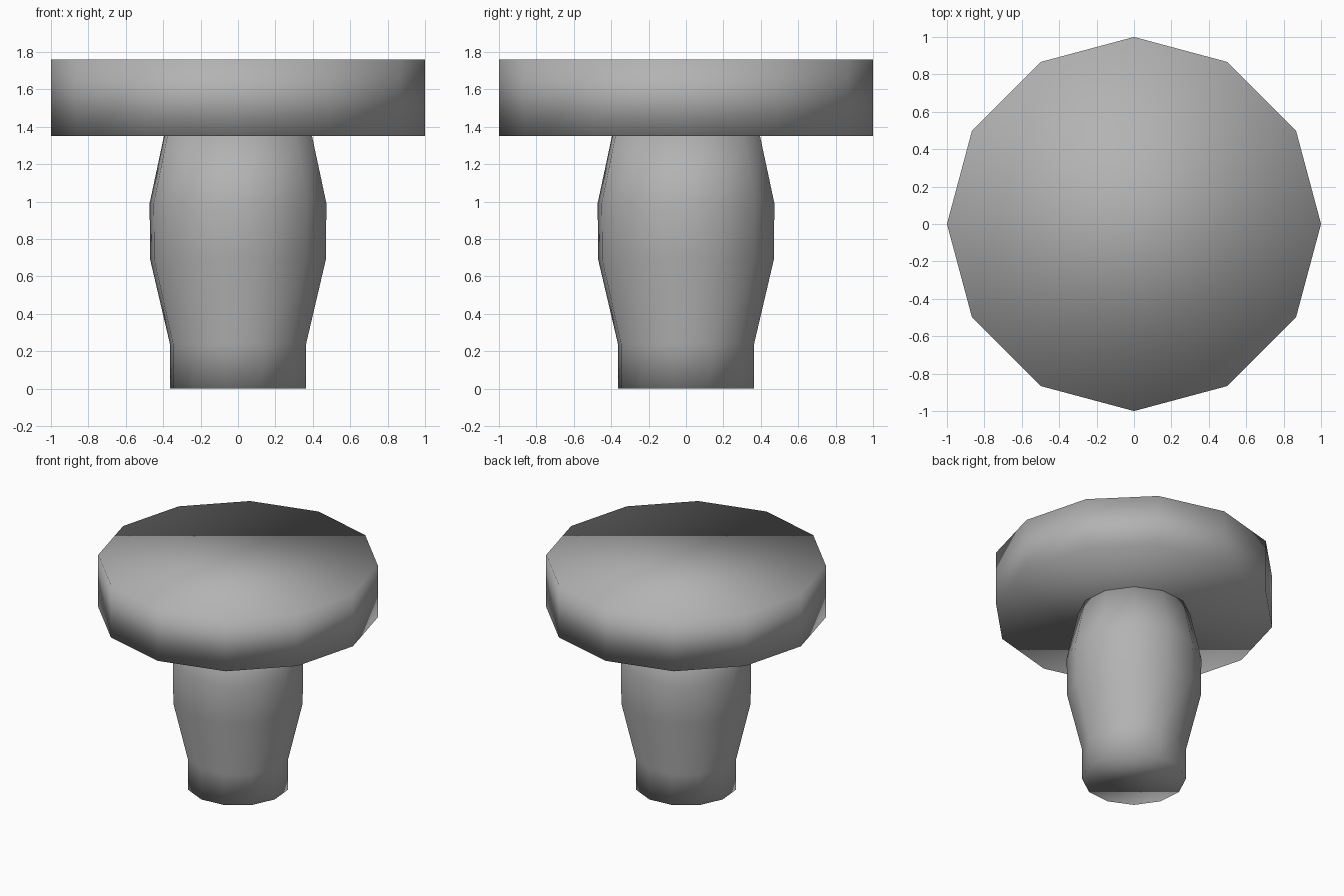
import bpy
import bmesh
from math import cos, sin, radians

cube = bpy.data.objects.get("Cube")
if cube:
    bpy.data.objects.remove(cube, do_unlink=True)

SIDES = 12

grey = bpy.data.materials.new("plain grey")
grey.use_nodes = True
colour = (0.45, 0.45, 0.45, 1.0)
grey.diffuse_color = colour
grey.node_tree.nodes["Principled BSDF"].inputs["Base Color"].default_value = colour


def turned_part(name, profile, turn=0.0):
    """Capped, smooth-shaded solid of revolution from (radius, height) pairs."""
    bm = bmesh.new()
    rings = []
    for radius, height in profile:
        angles = [radians(turn + 360 * i / SIDES) for i in range(SIDES)]
        rings.append([bm.verts.new((radius * cos(a), radius * sin(a), height))
                      for a in angles])
    for low, high in zip(rings, rings[1:]):
        for i in range(SIDES):
            j = (i + 1) % SIDES
            bm.faces.new((low[i], low[j], high[j], high[i]))
    bm.faces.new(rings[0][::-1])
    bm.faces.new(rings[-1])
    for face in bm.faces:
        face.smooth = True
    mesh = bpy.data.meshes.new(name)
    bm.to_mesh(mesh)
    bm.free()
    mesh.materials.append(grey)
    obj = bpy.data.objects.new(name, mesh)
    bpy.context.collection.objects.link(obj)
    return obj


# Wide flat disc on top
turned_part("cap", [(1.0, 1.35), (1.0, 1.76)])

# Bulging stem with a straight foot, turned slightly against the cap
turned_part("stem", [(0.37, 0.0), (0.37, 0.24), (0.477, 0.69),
                     (0.48, 0.99), (0.402, 1.35)], turn=20)
